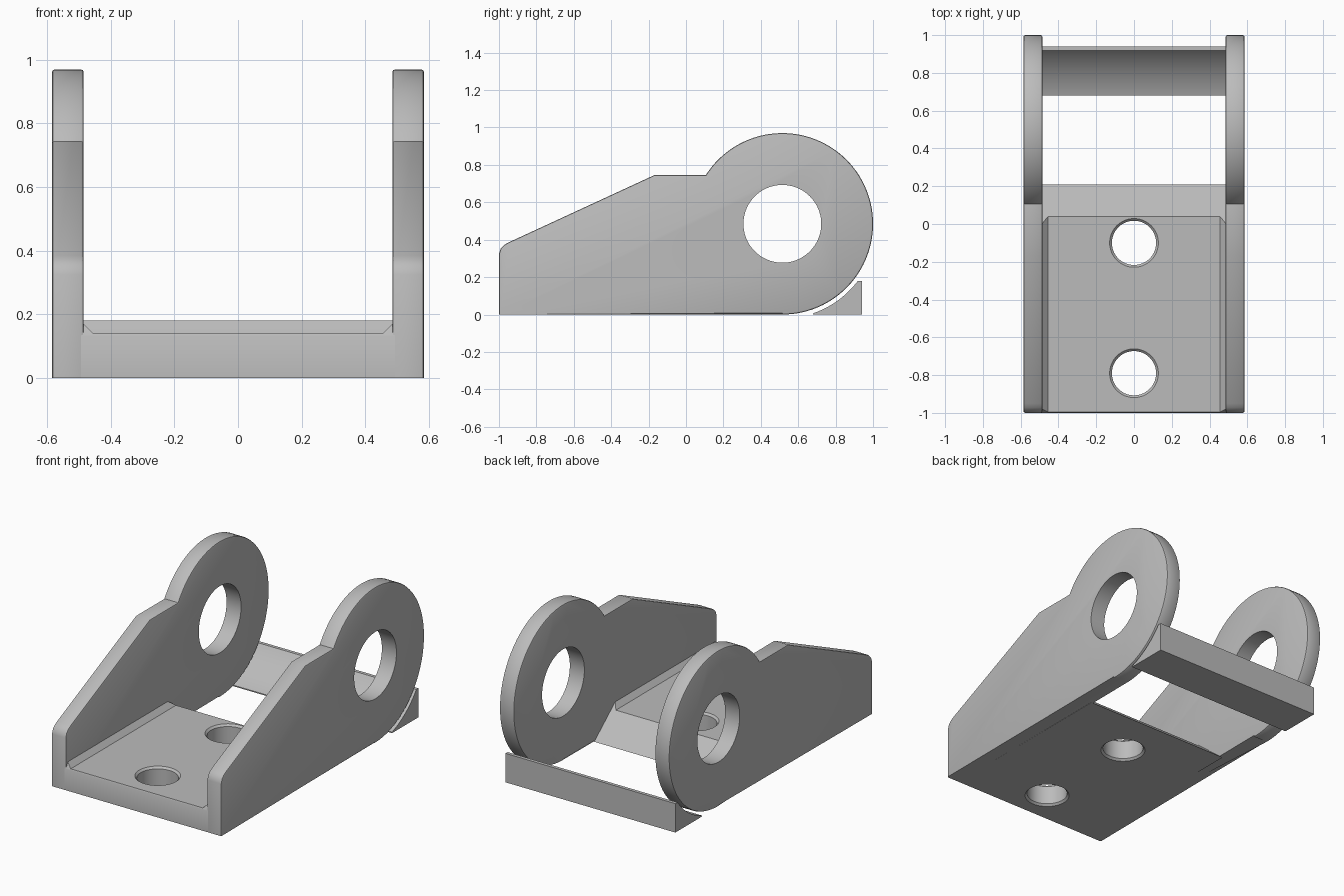
import bpy, bmesh, math
from mathutils import Vector

cube = bpy.data.objects.get("Cube")
if cube:
    bpy.data.objects.remove(cube, do_unlink=True)

grey = bpy.data.materials.new("plain grey")
grey.use_nodes = True
grey.diffuse_color = (0.5, 0.5, 0.5, 1)
grey.node_tree.nodes["Principled BSDF"].inputs["Base Color"].default_value = (0.5, 0.5, 0.5, 1)

HALF = 0.585          # outer half width
INNER = 0.485         # inner face of the side plates
FLOOR = 0.14          # top of the base
EYE_Y, EYE_Z, EYE_R = 0.515, 0.485, 0.485


def arc(radius, start, end, steps):
    """Points (y, z) on an arc around the eye centre."""
    angles = [start + (end - start) * i / steps for i in range(steps + 1)]
    return [(EYE_Y + radius * math.cos(a), EYE_Z + radius * math.sin(a)) for a in angles]


def prism(points, direction):
    """Extruded polygon."""
    bm = bmesh.new()
    face = bm.faces.new([bm.verts.new(p) for p in points])
    new = bmesh.ops.extrude_face_region(bm, geom=[face])["geom"]
    moved = [v for v in new if isinstance(v, bmesh.types.BMVert)]
    bmesh.ops.translate(bm, verts=moved, vec=direction)
    bmesh.ops.recalc_face_normals(bm, faces=bm.faces)
    return bm


def slice_off(bm, point, normal):
    """Remove everything on the normal's side of a plane and cap the cut."""
    geom = bm.verts[:] + bm.edges[:] + bm.faces[:]
    cut = bmesh.ops.bisect_plane(bm, geom=geom, plane_co=point, plane_no=normal,
                                 clear_outer=True)["geom_cut"]
    edges = [e for e in cut if isinstance(e, bmesh.types.BMEdge)]
    bmesh.ops.contextual_create(bm, geom=edges)
    bmesh.ops.recalc_face_normals(bm, faces=bm.faces)


def finish(bm, name):
    mesh = bpy.data.meshes.new(name)
    bm.to_mesh(mesh)
    bm.free()
    mesh.materials.append(grey)
    obj = bpy.data.objects.new(name, mesh)
    bpy.context.collection.objects.link(obj)
    return obj


def activate(obj):
    bpy.ops.object.select_all(action="DESELECT")
    obj.select_set(True)
    bpy.context.view_layer.objects.active = obj


def drill(obj, cutter):
    cutter.hide_render = True
    mod = obj.modifiers.new("hole", "BOOLEAN")
    mod.operation = "DIFFERENCE"
    mod.solver = "EXACT"
    mod.object = cutter
    activate(obj)
    bpy.ops.object.modifier_apply(modifier=mod.name)
    bpy.data.objects.remove(cutter, do_unlink=True)


def smooth(obj):
    activate(obj)
    bpy.ops.object.shade_smooth_by_angle(angle=math.radians(30))


def lathe_z(profile, y, name, sides=64):
    """Closed solid of revolution from (radius, z) pairs."""
    bm = bmesh.new()
    rings = [[bm.verts.new((r * math.cos(math.tau * i / sides),
                            y + r * math.sin(math.tau * i / sides), z))
              for i in range(sides)] for r, z in profile]
    for low, high in zip(rings, rings[1:]):
        for i in range(sides):
            j = (i + 1) % sides
            bm.faces.new((low[i], low[j], high[j], high[i]))
    bm.faces.new(rings[0])
    bm.faces.new(rings[-1])
    bmesh.ops.recalc_face_normals(bm, faces=bm.faces)
    return finish(bm, name)


# Side plates: sloped arm ending in a round eye, with softened rims
shoulder = 0.745
top_angle = math.pi - math.asin((shoulder - EYE_Z) / EYE_R)
outline = [(-1, 0)] + arc(EYE_R, -math.pi / 2, top_angle, 72)
outline += [(-0.17, shoulder), (-0.95, 0.385), (-0.972, 0.372), (-0.99, 0.354), (-1, 0.325)]

for side, name in ((-1, "right_side_plate"), (1, "left_side_plate")):
    bm = prism([(side * INNER, y, z) for y, z in outline], (side * (HALF - INNER), 0, 0))
    rims = [e for e in bm.edges
            if abs(e.verts[0].co.x - e.verts[1].co.x) < 1e-4
            and max(v.co.z for v in e.verts) > 1e-4]
    bmesh.ops.bevel(bm, geom=rims, offset=0.009, segments=2, profile=0.5, affect="EDGES")
    plate = finish(bm, name)
    bpy.ops.mesh.primitive_cylinder_add(vertices=80, radius=0.208, depth=0.5,
                                        location=(side * HALF, EYE_Y, EYE_Z),
                                        rotation=(0, math.pi / 2, 0))
    drill(plate, bpy.context.object)
    smooth(plate)

# Base: floor with angled inner corners, sloped back end, eased front edge
inset, lip, tuck = 0.455, 0.17, 0.5
half_section = [(tuck, 0), (tuck, lip), (INNER, lip), (inset, FLOOR)]
section = half_section + [(-x, z) for x, z in reversed(half_section)]
bm = prism([(x, -1, z) for x, z in section], (0, 1.4, 0))
slice_off(bm, Vector((0, 0.21, 0)), Vector((0, FLOOR, 0.17)))
slice_off(bm, Vector((0, -1, FLOOR - 0.008)), Vector((0, -1, 0.5)))
base = finish(bm, "base")

# Two bolt holes with chamfered rims
hole, rim, over = 0.117, 0.012, 0.02
for y in (-0.10, -0.79):
    profile = [(hole + rim + over, -over), (hole, rim),
               (hole, FLOOR - rim), (hole + rim + over, FLOOR + over)]
    drill(base, lathe_z(profile, y, "bolt_hole_cutter"))
smooth(base)

# Rear bar: wedge whose hollow face follows the round eyes
hollow = 0.506
start = -math.acos(0.165 / hollow)
end = -math.asin((EYE_Z - 0.18) / hollow)
wedge = [(0.94, 0.18)] + arc(hollow, end, start, 20) + [(0.68, 0), (0.94, 0)]
bar = finish(prism([(-HALF, y, z) for y, z in wedge], (2 * HALF, 0, 0)), "rear_bar")
smooth(bar)
